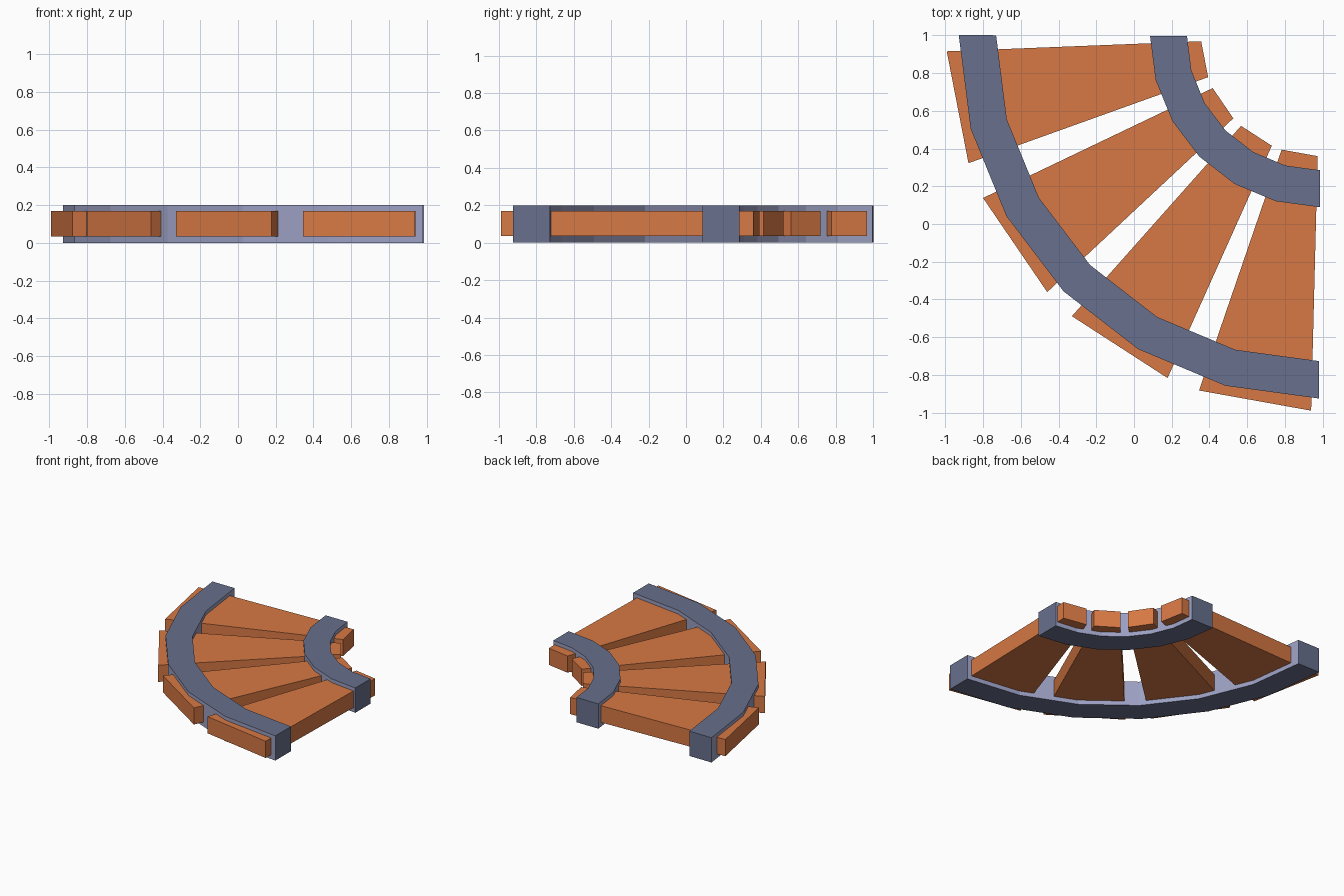
import bpy
from math import sin, cos, radians

if "Cube" in bpy.data.objects:
    bpy.data.objects.remove(bpy.data.objects["Cube"])

CX, CY = 0.989, 0.993      # centre of the bend


def material(name, rgb):
    m = bpy.data.materials.new(name)
    m.diffuse_color = (*rgb, 1)
    m.use_nodes = True
    m.node_tree.nodes["Principled BSDF"].inputs["Base Color"].default_value = m.diffuse_color
    return m


wood = material("orange wood", (0.68, 0.19, 0.058))
steel = material("blue grey steel", (0.136, 0.162, 0.262))
lilac = material("light lilac steel", (0.332, 0.352, 0.54))


def polar(r, deg, side=0.0):
    """Point at radius r and angle, shifted sideways along the tangent."""
    a = radians(deg)
    return (CX - r * cos(a) - side * sin(a), CY - r * sin(a) + side * cos(a))


def make(name, verts, faces, mats):
    me = bpy.data.meshes.new(name)
    me.from_pydata(verts, [], faces)
    for m in mats:
        me.materials.append(m)
    ob = bpy.data.objects.new(name, me)
    bpy.context.collection.objects.link(ob)
    return me


def rail(name, r_in, r_out, segments=6):
    verts, faces = [], []
    for i in range(segments + 1):
        a = -0.25 + 15 * i
        o, n = polar(r_out, a), polar(r_in, a)
        verts += [(*o, 0), (*n, 0), (*n, 0.2), (*o, 0.2)]
    for i in range(segments):
        b = 4 * i
        for k in range(4):
            l = (k + 1) % 4
            faces.append((b + k, b + 4 + k, b + 4 + l, b + l))
    e = 4 * segments
    faces += [(0, 1, 2, 3), (e + 3, e + 2, e + 1, e)]
    me = make(name, verts, faces, [steel, lilac])
    # long upright sides are lilac; top, bottom and end caps are dark
    for p in me.polygons[:-2]:
        p.material_index = 1 if abs(p.normal.z) < 0.5 else 0


def sleeper(name, deg):
    pts = [polar(1.96, deg, 0.302), polar(1.96, deg, -0.302),
           polar(0.626, deg, -0.097), polar(0.626, deg, 0.097)]
    verts = [(*p, z) for z in (0.035, 0.17) for p in pts]
    faces = [(3, 2, 1, 0), (4, 5, 6, 7)]
    faces += [(k, (k + 1) % 4, 4 + (k + 1) % 4, 4 + k) for k in range(4)]
    make(name, verts, faces, [wood])


# two curved rails
rail("outer_rail", 1.72, 1.918)
rail("inner_rail", 0.708, 0.904)

# four wedge-shaped sleepers
for i, deg in enumerate((11.0, 34.3, 57.1, 79.8)):
    sleeper(f"sleeper_{i + 1}", deg)
